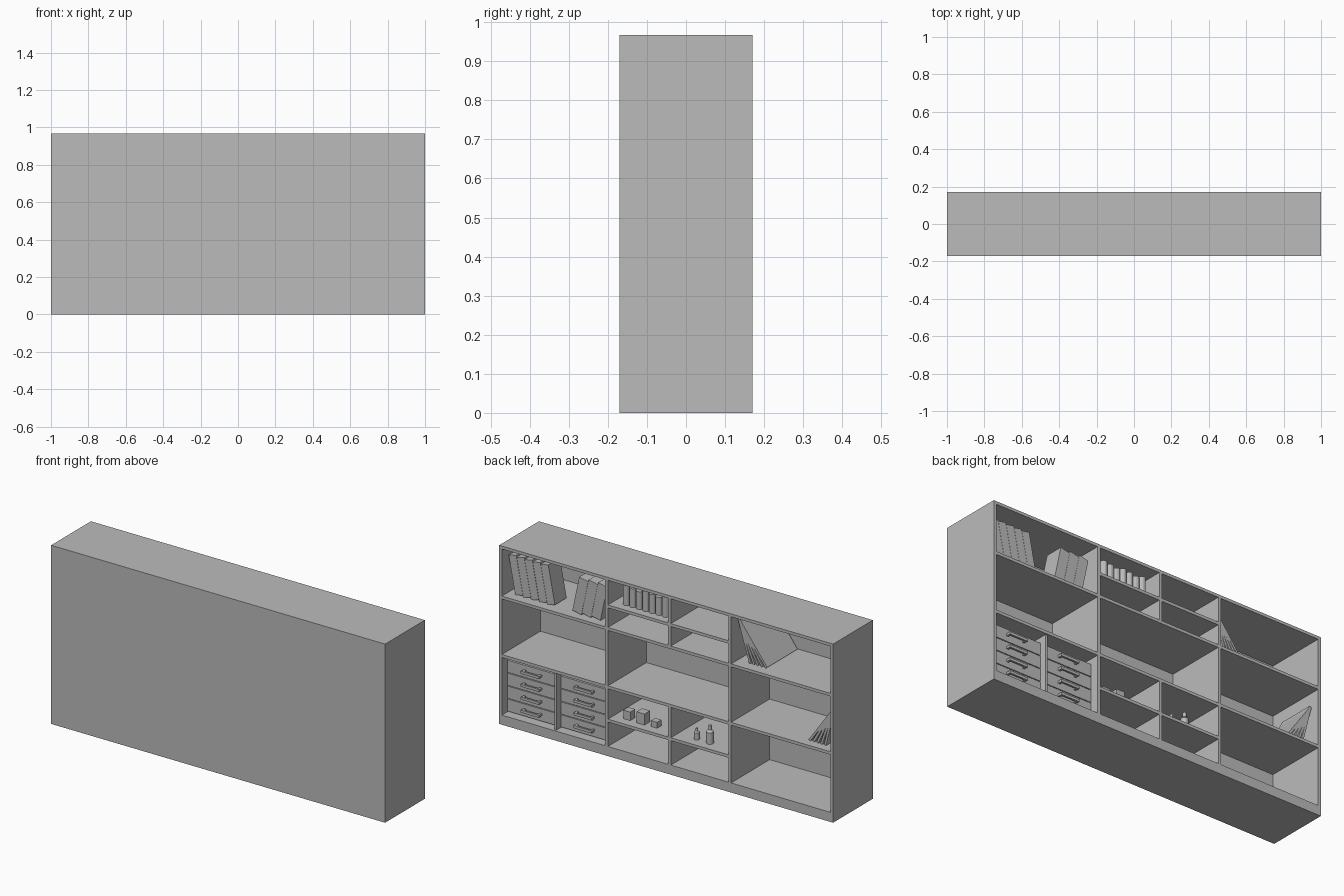
import bpy, bmesh, math
from mathutils import Matrix, Vector

old = bpy.data.objects.get("Cube")
if old:
    bpy.data.objects.remove(old, do_unlink=True)

grey = bpy.data.materials.new("plain grey")
grey.use_nodes = True
grey.diffuse_color = (0.5, 0.5, 0.5, 1)
grey.node_tree.nodes["Principled BSDF"].inputs["Base Color"].default_value = (0.5, 0.5, 0.5, 1)

FRONT, BACK = 0.17, -0.17      # the open side is at FRONT
TOP, T = 0.967, 0.016          # overall height, board thickness
INNER = 1 - T


def finish(name, bm):
    mesh = bpy.data.meshes.new(name)
    bm.to_mesh(mesh)
    bm.free()
    mesh.materials.append(grey)
    ob = bpy.data.objects.new(name, mesh)
    bpy.context.collection.objects.link(ob)
    return ob


def box(name, x, y, z):
    """Box from (low, high) pairs."""
    bm = bmesh.new()
    bmesh.ops.create_cube(bm, size=1)
    for v in bm.verts:
        v.co = Vector([a + (b - a) * (c + 0.5) for (a, b), c in zip((x, y, z), v.co)])
    return finish(name, bm)


def book(name, x, z, thick, height, depth, lean, front):
    """Book standing on its lower edge; positive lean tips its top to +x."""
    xs = (-thick, 0) if lean > 0 else (0, thick)
    ob = box(name, xs, (-depth, 0), (0, height))
    ob.data.transform(Matrix.Translation((x, front, z)) @ Matrix.Rotation(math.radians(lean), 4, 'Y'))


def lathe(name, x, y, z, profile, sides=16):
    """Turned solid from (radius, height) rings."""
    bm = bmesh.new()
    rings = [[bm.verts.new((x + r * math.cos(k * math.tau / sides),
                            y + r * math.sin(k * math.tau / sides), z + h))
              for k in range(sides)] for r, h in profile]
    bm.faces.new(rings[0][::-1])
    bm.faces.new(rings[-1])
    for a, b in zip(rings, rings[1:]):
        for k in range(sides):
            n = (k + 1) % sides
            bm.faces.new((a[k], a[n], b[n], b[k]))
    return finish(name, bm)


# Carcass
full = (BACK, FRONT)
deep = (BACK + 0.01, FRONT)
box("plinth", (-1, 1), full, (0, 0.052))
box("top_board", (-1, 1), full, (TOP - T, TOP))
box("back_panel", (-INNER, INNER), (BACK, BACK + 0.01), (0.052, TOP - T))
for side, s in (("left", 1), ("right", -1)):
    box(side + "_side", sorted((s, s * INNER)), full, (0.052, TOP - T))

# Two full uprights, long shelves between them
LEFT_UP, RIGHT_UP, MID = 0.357, -0.381, -0.02
H = T / 2
for name, x in (("left_upright", LEFT_UP), ("right_upright", RIGHT_UP)):
    box(name, (x - H, x + H), deep, (0.052, TOP - T))
LOW, HIGH = 0.372, 0.688
bays = {"left": (LEFT_UP + H, INNER), "middle": (RIGHT_UP + H, LEFT_UP - H),
        "right": (-INNER, RIGHT_UP - H)}
for bay, xs in bays.items():
    for level, z in (("lower", LOW), ("upper", HIGH)):
        box(f"{bay}_{level}_shelf", xs, deep, (z - H, z + H))

# Small compartments in the middle bay
SMALL_LOW, SMALL_HIGH = 0.192, 0.81
for level, z, span in (("lower", SMALL_LOW, (0.052, LOW - H)),
                       ("upper", SMALL_HIGH, (HIGH + H, TOP - T))):
    box(level + "_divider", (MID - H, MID + H), deep, span)
    box(level + "_small_shelf_left", (MID + H, LEFT_UP - H), deep, (z - H, z + H))
    box(level + "_small_shelf_right", (RIGHT_UP + H, MID - H), deep, (z - H, z + H))

# Drawer units with bar handles
split = 0.67
box("drawer_divider", (split - 0.006, split + 0.006), (BACK + 0.01, FRONT - 0.01), (0.052, LOW - H))
face = FRONT - 0.045
for unit, (x0, x1) in (("left", (split + 0.008, INNER - 0.002)),
                       ("right", (LEFT_UP + H + 0.002, split - 0.008))):
    box(unit + "_drawer_body", (x0, x1), (BACK + 0.01, face - 0.015), (0.052, 0.335))
    cx = (x0 + x1) / 2
    for i in range(4):
        z = 0.057 + 0.07 * i
        box(f"{unit}_drawer_{i + 1}", (x0, x1), (face - 0.015, face), (z, z + 0.066))
        zc = z + 0.035
        box(f"{unit}_handle_{i + 1}", (cx - 0.055, cx + 0.055),
            (face + 0.015, face + 0.025), (zc - 0.007, zc + 0.007))
        for s in (-1, 1):
            px = cx + s * 0.048
            box(f"{unit}_handle_post_{i + 1}", (px - 0.006, px + 0.006),
                (face, face + 0.016), (zc - 0.006, zc + 0.006))

# Thick binders leaning both ways on the upper left shelf
floor = HIGH + H
for i in range(5):
    book(f"left_binder_{i + 1}", 0.938 - 0.048 * i, floor, 0.046, 0.21, 0.1, 11, 0.12)
for i in range(3):
    book(f"right_binder_{i + 1}", 0.425 + 0.057 * i, floor, 0.055, 0.195, 0.1, -12, 0.125)

# Small round-spined books
for i in range(7):
    x = 0.278 - 0.039 * i
    height = 0.108 - 0.006 * (i % 3)
    base = SMALL_HIGH + H
    box(f"small_book_{i + 1}", (x - 0.018, x + 0.018), (0.04, 0.11), (base, base + height))
    lathe(f"small_book_spine_{i + 1}", x, 0.11, base, [(0.018, 0), (0.018, height)])

# Thin books fanned against the upright and against the right side
for i in range(5):
    lean = 17 + 5 * i
    length = 0.225 + 0.012 * i
    x = RIGHT_UP - H - length * math.sin(math.radians(lean)) - 0.004
    book(f"fanned_book_{i + 1}", x, floor, 0.012, length, 0.26, lean, 0.115)
for i in range(5):
    lean = 14 + 5.3 * i
    length = 0.225 + 0.008 * i
    x = -INNER + length * math.sin(math.radians(lean)) + 0.004
    book(f"side_book_{i + 1}", x, LOW + H, 0.012, length, 0.2, -lean, 0.125)

# Jars and bottles on the lower small shelves
base = SMALL_LOW + H
for i, (x, r, h) in enumerate(((0.27, 0.021, 0.046), (0.186, 0.024, 0.06), (0.108, 0.018, 0.032))):
    box(f"little_box_{i + 1}", (x - r, x + r), (0.1 - r, 0.1 + r), (base, base + h))
for i, (x, r, h) in enumerate(((-0.14, 0.015, 0.058), (-0.219, 0.019, 0.095))):
    bottle = lathe(f"bottle_{i + 1}", x, 0.107, base,
                   [(r, 0), (r, h * 0.65), (r * 0.45, h * 0.76), (r * 0.45, h)])
    bpy.ops.object.select_all(action='DESELECT')
    bottle.select_set(True)
    bpy.context.view_layer.objects.active = bottle
    bpy.ops.object.shade_smooth_by_angle(angle=math.radians(30))
